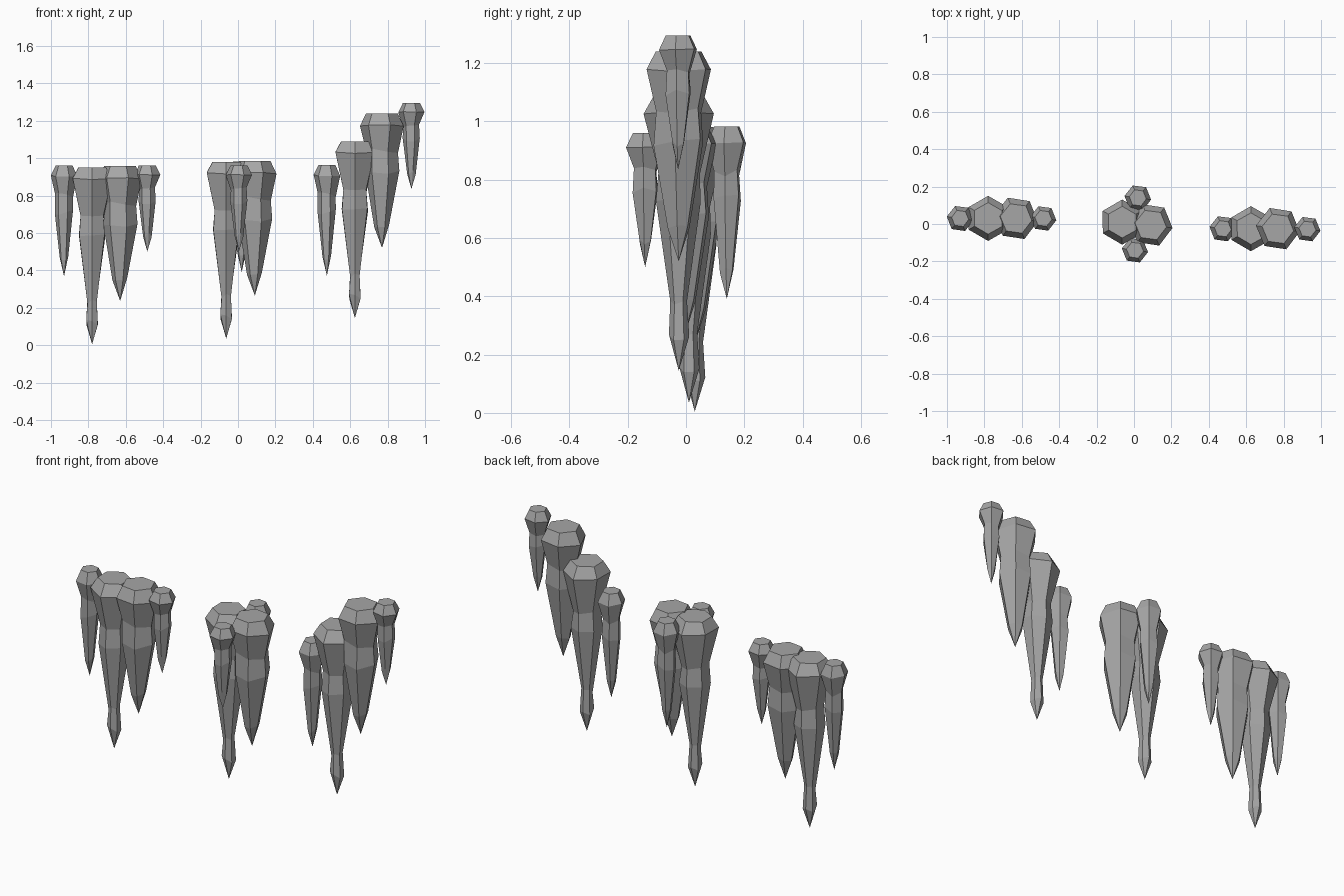
import bpy, bmesh, math, random

cube = bpy.data.objects.get("Cube")
if cube:
    bpy.data.objects.remove(cube, do_unlink=True)

stone = bpy.data.materials.new("grey_stone")
stone.use_nodes = True
COLOUR = (0.38, 0.38, 0.38, 1)
stone.diffuse_color = COLOUR
stone.node_tree.nodes["Principled BSDF"].inputs["Base Color"].default_value = COLOUR

SIDES = 6

# Each kind: turn in degrees, then (depth below the top, radius) rings down to the tip
KINDS = {
    "large": (30, [(0, .085), (.06, .12), (.27, .07), (.36, .078),
                   (.72, .028), (.83, .035), (.945, 0)]),
    "medium": (-8, [(0, .085), (.065, .118), (.2, .083), (.31, .09),
                    (.6, .04), (.72, 0)]),
    "small": (-8, [(0, .046), (.055, .072), (.16, .047), (.25, .05),
                   (.49, .024), (.592, 0)]),
    "tiny": (-8, [(0, .046), (.048, .07), (.125, .043), (.2, .046),
                  (.37, .023), (.46, 0)]),
}


def spike_mesh(kind, seed):
    """Faceted hanging spike with its flat top at the origin."""
    rng = random.Random(seed)
    turn, profile = KINDS[kind]
    bm = bmesh.new()
    rings = []
    for i, (depth, radius) in enumerate(profile[:-1]):
        rough = 0.05 if i > 1 else 0.015
        ring = []
        for s in range(SIDES):
            a = math.radians(turn) + math.tau * s / SIDES
            r = radius * (1 + rng.uniform(-rough, rough))
            z = -depth + (rng.uniform(-.015, .015) if i > 1 else
                          rng.uniform(-.005, .005) * i)
            ring.append(bm.verts.new((r * math.cos(a), r * math.sin(a), z)))
        rings.append(ring)
    tip = bm.verts.new((0, 0, -profile[-1][0]))
    bm.faces.new(rings[0])
    for s in range(SIDES):
        n = (s + 1) % SIDES
        for up, low in zip(rings, rings[1:]):
            bm.faces.new((up[s], low[s], low[n], up[n]))
        bm.faces.new((rings[-1][s], tip, rings[-1][n]))
    bmesh.ops.recalc_face_normals(bm, faces=bm.faces)
    mesh = bpy.data.meshes.new(kind + "_spike")
    bm.to_mesh(mesh)
    bm.free()
    mesh.materials.append(stone)
    return mesh


meshes = {kind: spike_mesh(kind, i + 3) for i, kind in enumerate(KINDS)}

# Top centre of every spike in the three clusters
CLUSTERS = {
    "right_row": {"small": (-.93, .03, .96), "large": (-.78, .03, .95),
                  "medium": (-.63, .03, .957), "tiny": (-.485, .03, .96)},
    "middle_clump": {"small": (.02, .14, .983), "large": (-.063, .01, .98),
                     "medium": (.09, -.005, .985), "tiny": (.005, -.14, .96)},
    "left_stepped_row": {"small": (.475, -.025, .963), "large": (.625, -.025, 1.09),
                         "medium": (.77, -.025, 1.24), "tiny": (.927, -.027, 1.295)},
}
for cluster, spikes in CLUSTERS.items():
    for kind, place in spikes.items():
        spike = bpy.data.objects.new(f"{cluster}_{kind}_spike", meshes[kind])
        spike.location = place
        bpy.context.collection.objects.link(spike)
